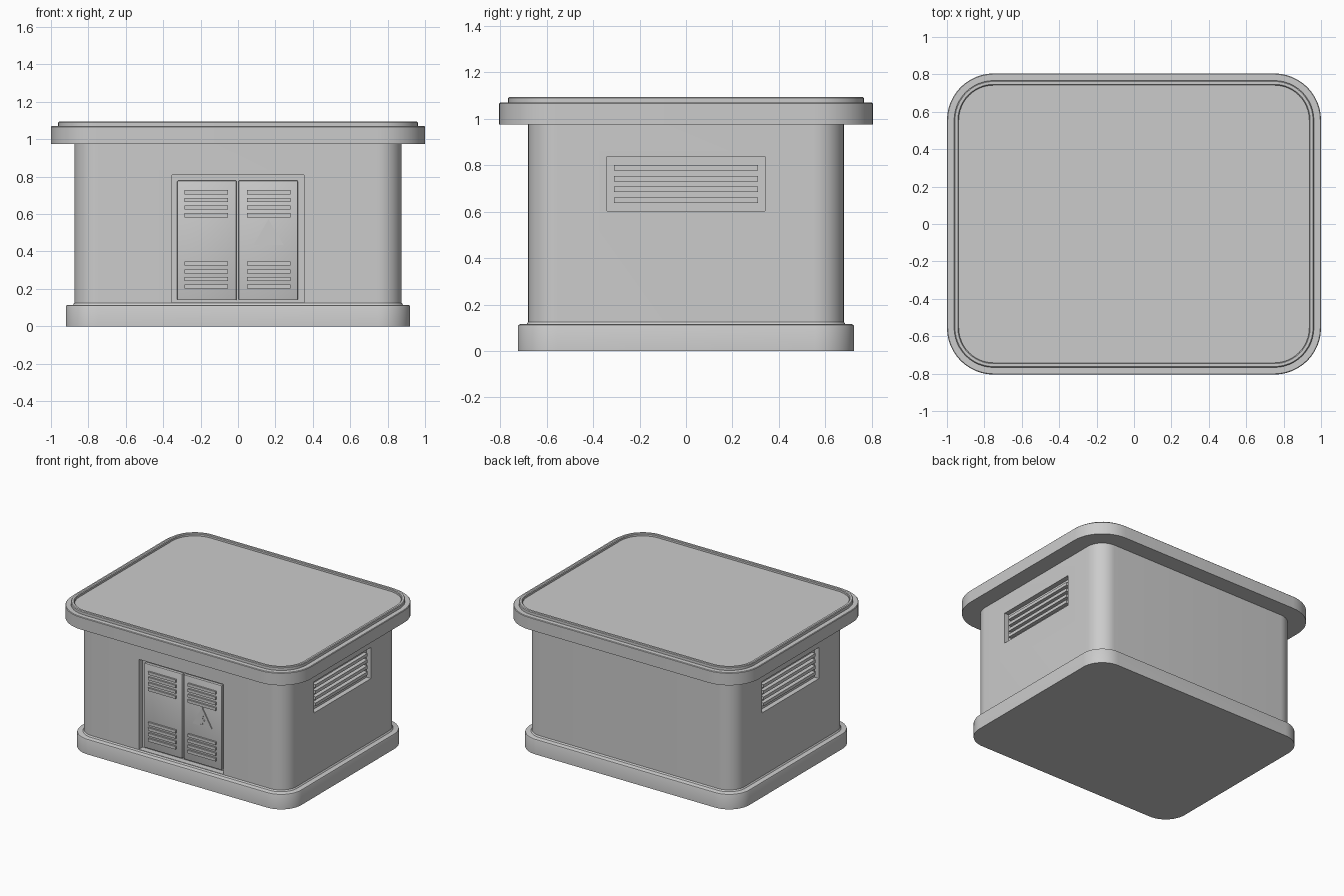
import bpy, bmesh, math
from mathutils import Vector

if "Cube" in bpy.data.objects:
    bpy.data.objects.remove(bpy.data.objects["Cube"])

grey = bpy.data.materials.new("concrete_grey")
grey.diffuse_color = (0.6, 0.6, 0.6, 1)
grey.use_nodes = True
grey.node_tree.nodes["Principled BSDF"].inputs["Base Color"].default_value = grey.diffuse_color


def finish(name, bm, bevel=0):
    bmesh.ops.recalc_face_normals(bm, faces=bm.faces[:])
    if bevel:
        bmesh.ops.bevel(bm, geom=bm.edges[:], offset=bevel, segments=2,
                        affect='EDGES', profile=0.5)
    me = bpy.data.meshes.new(name)
    bm.to_mesh(me)
    bm.free()
    ob = bpy.data.objects.new(name, me)
    bpy.context.collection.objects.link(ob)
    me.materials.append(grey)
    return ob


def select_only(ob):
    bpy.ops.object.select_all(action='DESELECT')
    ob.select_set(True)
    bpy.context.view_layer.objects.active = ob


def smooth(ob):
    select_only(ob)
    bpy.ops.object.shade_smooth_by_angle(angle=math.radians(35))


def box(name, x0, x1, y0, y1, z0, z1, bevel=0):
    bm = bmesh.new()
    bmesh.ops.create_cube(bm, size=1)
    for v in bm.verts:
        v.co = ((x0 + x1) / 2 + v.co.x * (x1 - x0),
                (y0 + y1) / 2 + v.co.y * (y1 - y0),
                (z0 + z1) / 2 + v.co.z * (z1 - z0))
    return finish(name, bm, bevel)


def plate(name, pts, y0, y1):
    """Flat outline in x, z extruded along y."""
    bm = bmesh.new()
    face = bm.faces.new([bm.verts.new((x, y0, z)) for x, z in pts])
    ext = bmesh.ops.extrude_face_region(bm, geom=[face])["geom"]
    for v in ext:
        if isinstance(v, bmesh.types.BMVert):
            v.co.y = y1
    return finish(name, bm)


def rounded_slab(name, hx, hy, r, profile, seg=12):
    """Rounded rectangle lofted through (inset, z) rings."""
    bm = bmesh.new()
    rings = []
    for inset, z in profile:
        ring = []
        for q, (sx, sy) in enumerate([(1, 1), (-1, 1), (-1, -1), (1, -1)]):
            for i in range(seg + 1):
                a = math.pi / 2 * (q + i / seg)
                ring.append(bm.verts.new((sx * (hx - r) + (r - inset) * math.cos(a),
                                          sy * (hy - r) + (r - inset) * math.sin(a), z)))
        rings.append(ring)
    n = len(rings[0])
    for a, b in zip(rings, rings[1:]):
        for i in range(n):
            bm.faces.new((a[i], a[(i + 1) % n], b[(i + 1) % n], b[i]))
    bm.faces.new(rings[0])
    bm.faces.new(rings[-1])
    return finish(name, bm)


def cut(ob, cutter):
    cutter.hide_render = True
    mod = ob.modifiers.new("cut", 'BOOLEAN')
    mod.operation = 'DIFFERENCE'
    mod.solver = 'EXACT'
    mod.object = cutter
    select_only(ob)
    bpy.ops.object.modifier_apply(modifier=mod.name)
    bpy.data.objects.remove(cutter)


# plinth with a softened top edge
smooth(rounded_slab("plinth", 0.92, 0.725, 0.17,
                    [(0, 0), (0, 0.105), (0.003, 0.112), (0.01, 0.115)]))

# walls, with recesses for the doors and the side vents
walls = rounded_slab("walls", 0.875, 0.68, 0.13,
                     [(-0.01, 0.11), (-0.006, 0.117), (0, 0.125), (0, 0.98)])
cut(walls, box("door_cutter", -0.353, 0.353, -0.8, -0.635, 0.128, 0.808))
for s in (-1, 1):
    xs = sorted((s * 0.838, s * 1.0))
    cut(walls, box("vent_cutter", xs[0], xs[1], -0.34, 0.34, 0.602, 0.838))
smooth(walls)

# overhanging roof with a raised lip around a shallow recessed top
smooth(rounded_slab("roof", 1.0, 0.805, 0.25,
                    [(0, 0.975), (0, 1.066), (0.004, 1.07), (0.038, 1.07),
                     (0.038, 1.09), (0.043, 1.095), (0.058, 1.095),
                     (0.063, 1.09), (0.063, 1.076)]))

# double doors with two groups of louvres each
for side, x0, x1, l0, l1 in (("left", -0.325, -0.008, -0.286, -0.054),
                             ("right", 0.003, 0.32, 0.047, 0.28)):
    smooth(box(side + "_door", x0, x1, -0.655, -0.63, 0.14, 0.779, 0.005))
    for group, top in (("upper", 0.717), ("lower", 0.335)):
        for i in range(4):
            z = top - i * 0.041
            box(f"{side}_door_{group}_louvre_{i}", l0, l1,
                -0.668, -0.65, z - 0.011, z + 0.011)

# warning sign
plate("warning_triangle", [(0.083, 0.435), (0.243, 0.435), (0.163, 0.573)], -0.662, -0.654)
plate("warning_bolt", [(0.175, 0.515), (0.140, 0.470), (0.161, 0.472), (0.155, 0.447),
                       (0.149, 0.448), (0.160, 0.437), (0.170, 0.451), (0.164, 0.450),
                       (0.188, 0.485), (0.167, 0.483)], -0.666, -0.661)

# side vent slats
for side, s in (("left", -1), ("right", 1)):
    xs = sorted((s * 0.83, s * 0.866))
    for i in range(4):
        z = 0.65 + i * 0.0463
        box(f"{side}_vent_slat_{i}", xs[0], xs[1], -0.31, 0.31, z - 0.012, z + 0.012)
